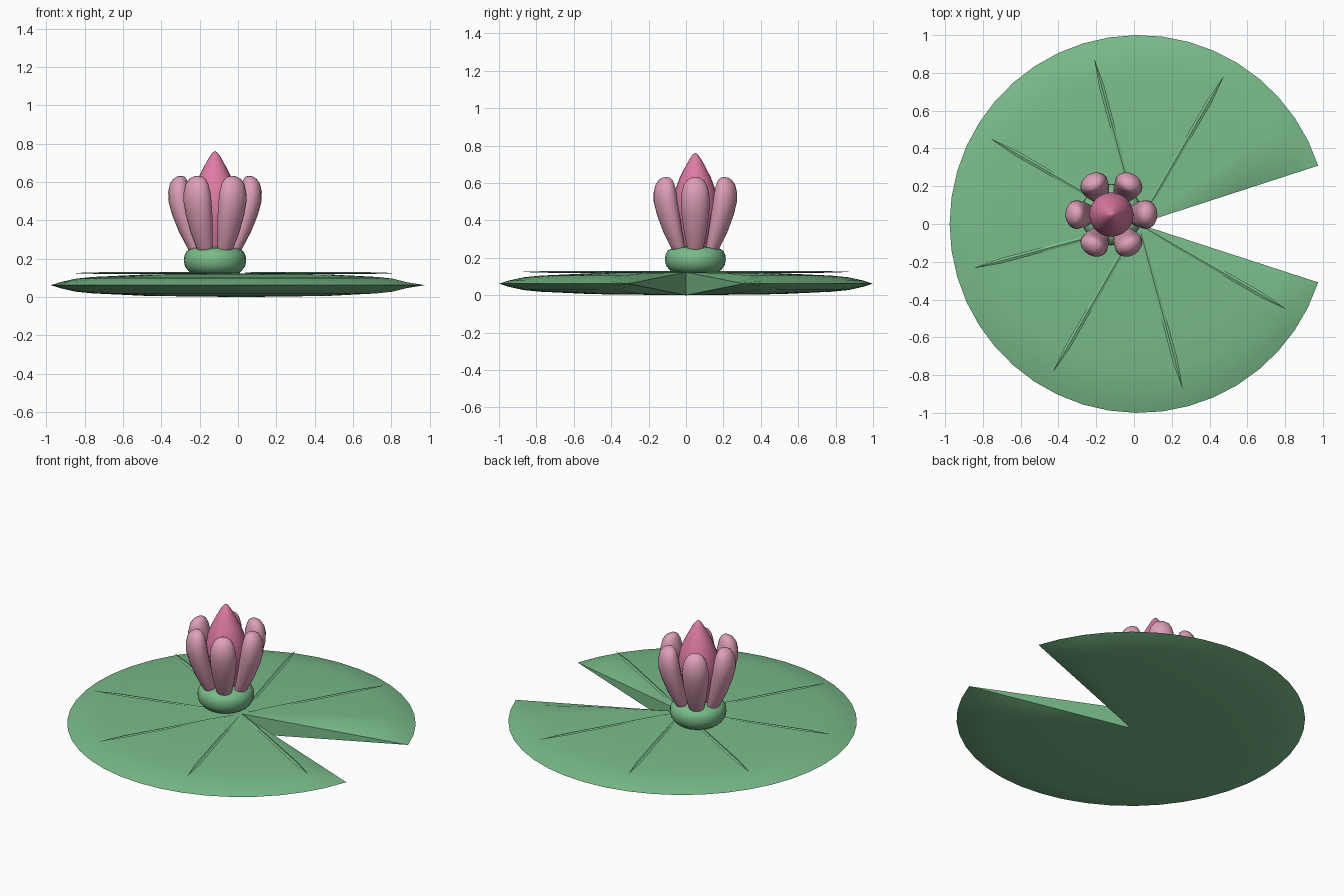
import bpy, bmesh, math
from mathutils import Vector

if "Cube" in bpy.data.objects:
    bpy.data.objects.remove(bpy.data.objects["Cube"])


def material(name, rgb):
    m = bpy.data.materials.new(name)
    m.diffuse_color = (*rgb, 1)
    m.use_nodes = True
    m.node_tree.nodes["Principled BSDF"].inputs["Base Color"].default_value = m.diffuse_color
    return m


GREEN = material("leaf green", (0.19, 0.50, 0.25))
PINK = material("petal pink", (0.73, 0.35, 0.48))
ROSE = material("bud rose", (0.73, 0.20, 0.375))


def finish(bm, name, mat, angle=40):
    bmesh.ops.remove_doubles(bm, verts=bm.verts, dist=1e-5)
    bmesh.ops.recalc_face_normals(bm, faces=bm.faces)
    me = bpy.data.meshes.new(name)
    bm.to_mesh(me)
    bm.free()
    me.materials.append(mat)
    ob = bpy.data.objects.new(name, me)
    bpy.context.collection.objects.link(ob)
    bpy.context.view_layer.objects.active = ob
    ob.select_set(True)
    bpy.ops.object.shade_smooth_by_angle(angle=math.radians(angle))
    ob.select_set(False)
    return ob


def loft(name, rings, mat, angle=40):
    """Skin a list of closed rings and cap both ends."""
    bm = bmesh.new()
    vs = [[bm.verts.new(p) for p in r] for r in rings]
    n = len(vs[0])
    for a, b in zip(vs, vs[1:]):
        for i in range(n):
            j = (i + 1) % n
            bm.faces.new((a[i], a[j], b[j], b[i]))
    bm.faces.new(vs[0])
    bm.faces.new(vs[-1])
    return finish(bm, name, mat, angle)


def ellipse(c, u, v, n):
    return [c + u * math.cos(2 * math.pi * i / n) + v * math.sin(2 * math.pi * i / n)
            for i in range(n)]


def lathe(name, profile, centre, mat, n=24):
    rings = [ellipse(Vector((centre[0], centre[1], z)), Vector((r, 0, 0)),
                     Vector((0, r, 0)), n) for r, z in profile]
    return loft(name, rings, mat, 50)


# Lily pad: lens section swept round, pinched to an edge at the notch
PAD = Vector((0.024, 0, 0))
MID = 0.062
half = [(0.5, 0.056), (0.78, 0.043), (0.87, 0.034), (0.95, 0.016)]
bm = bmesh.new()
steps = 40
top_c = bm.verts.new((PAD.x, 0, MID + 0.061))
bot_c = bm.verts.new((PAD.x, 0, MID - 0.062))
cols = []
for i in range(steps + 1):
    a = math.radians(18 + 324 * i / steps)
    d = Vector((math.cos(a), math.sin(a), 0))
    end = i in (0, steps)
    prof = [(r, 0.061 * (1 - r) if end else h) for r, h in half]
    up = [bm.verts.new(PAD + d * r + Vector((0, 0, MID + h))) for r, h in prof]
    rim = bm.verts.new(PAD + d + Vector((0, 0, MID)))
    low = [bm.verts.new(PAD + d * r + Vector((0, 0, MID - h))) for r, h in reversed(prof)]
    cols.append([top_c] + up + [rim] + low + [bot_c])
for a, b in zip(cols, cols[1:]):
    for k in range(len(a) - 1):
        quad = list(dict.fromkeys((a[k], a[k + 1], b[k + 1], b[k])))
        bm.faces.new(quad)
bm.faces.new(cols[0])
bm.faces.new(list(reversed(cols[-1])))
finish(bm, "lily_pad", GREEN, 35)

# Leaf veins: thin tapered diamonds
for k in range(7):
    a = math.radians(60 + 45 * k)
    d = Vector((math.cos(a), math.sin(a), 0))
    side = Vector((-d.y, d.x, 0))
    rings = [ellipse(PAD + d * r + Vector((0, 0, 0.125)), side * w, Vector((0, 0, h)), 4)
             for r, w, h in ((0.05, 0.003, 0.002), (0.2, 0.011, 0.005),
                             (0.75, 0.014, 0.005), (0.90, 0.001, 0.001))]
    loft(f"leaf_vein_{k + 1}", rings, GREEN, 20)

# Flower cup
FLOWER = Vector((-0.12, 0.05, 0))
lathe("flower_cup", [(0.11, 0.115), (0.14, 0.137), (0.157, 0.16), (0.163, 0.19),
                     (0.16, 0.215), (0.147, 0.24), (0.12, 0.255), (0.06, 0.262)],
      FLOWER, GREEN)

# Six outer petals: (z, distance out, half width, half thickness)
petal = [(0.20, 0.085, 0.03, 0.025), (0.26, 0.11, 0.045, 0.036), (0.34, 0.14, 0.061, 0.048),
         (0.43, 0.167, 0.073, 0.057), (0.50, 0.183, 0.077, 0.06), (0.55, 0.187, 0.073, 0.057),
         (0.59, 0.187, 0.062, 0.048), (0.615, 0.184, 0.046, 0.035),
         (0.628, 0.18, 0.026, 0.02), (0.632, 0.178, 0.005, 0.004)]
for k in range(6):
    a = math.radians(60 * k)
    d = Vector((math.cos(a), math.sin(a), 0))
    side = Vector((-d.y, d.x, 0))
    rings = [ellipse(FLOWER + d * r + Vector((0, 0, z)), d * t, side * w, 16)
             for z, r, w, t in petal]
    loft(f"petal_{k + 1}", rings, PINK, 60)

# Central bud
lathe("flower_bud", [(0.06, 0.24), (0.09, 0.32), (0.115, 0.42), (0.117, 0.50), (0.105, 0.57),
                     (0.083, 0.63), (0.055, 0.685), (0.03, 0.73), (0.013, 0.753),
                     (0.002, 0.761)], FLOWER, ROSE)
